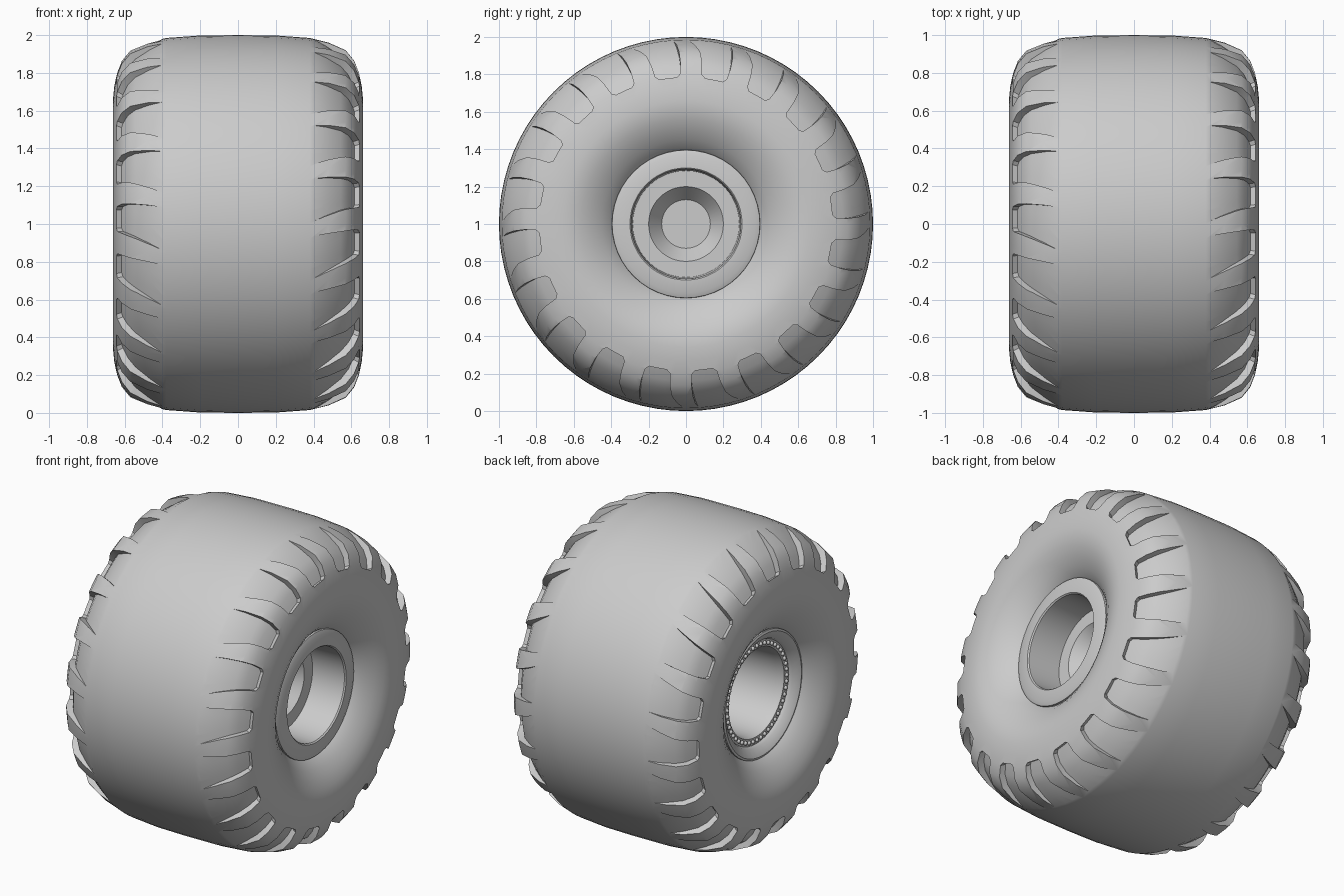
import bpy, bmesh
from math import sin, cos, pi, radians, hypot

cube = bpy.data.objects.get("Cube")
if cube:
    bpy.data.objects.remove(cube)

grey = bpy.data.materials.new("plain_grey")
GREY = (0.6, 0.6, 0.6, 1)
grey.diffuse_color = GREY
grey.use_nodes = True
grey.node_tree.nodes["Principled BSDF"].inputs["Base Color"].default_value = GREY


def polar(x, r, a):
    """Point at radius r around the x axle, one unit above the ground."""
    return (x, r * cos(a), 1 + r * sin(a))


def finish(name, bm):
    bmesh.ops.recalc_face_normals(bm, faces=bm.faces)
    mesh = bpy.data.meshes.new(name)
    bm.to_mesh(mesh)
    bm.free()
    mesh.materials.append(grey)
    obj = bpy.data.objects.new(name, mesh)
    bpy.context.collection.objects.link(obj)
    return obj


def smooth(obj, degrees=35):
    bpy.ops.object.select_all(action='DESELECT')
    obj.select_set(True)
    bpy.context.view_layer.objects.active = obj
    bpy.ops.object.shade_smooth_by_angle(angle=radians(degrees))


def lathe(name, profile, steps, closed):
    """Spin an (x, radius) profile; open profiles get end caps."""
    bm = bmesh.new()
    rings = [[bm.verts.new(polar(x, r, 2 * pi * i / steps)) for i in range(steps)]
             for x, r in profile]
    pairs = list(zip(rings, rings[1:]))
    if closed:
        pairs.append((rings[-1], rings[0]))
    else:
        bm.faces.new(rings[0])
        bm.faces.new(rings[-1])
    for a, b in pairs:
        for i in range(steps):
            j = (i + 1) % steps
            bm.faces.new((a[i], a[j], b[j], b[i]))
    return finish(name, bm)


# Tyre carcass: crowned tread, rounded shoulder, sidewall dished to the bead
half = [(0.2, 0.998), (0.38, 0.985), (0.48, 0.96), (0.57, 0.92), (0.615, 0.865),
        (0.64, 0.8), (0.655, 0.73), (0.662, 0.66), (0.658, 0.61), (0.645, 0.56),
        (0.62, 0.505), (0.585, 0.45), (0.55, 0.41), (0.52, 0.385), (0.48, 0.36)]
profile = [(-x, r) for x, r in reversed(half)] + [(0, 1)] + half
tyre = lathe("tyre", profile, 80, True)

# Shoulder grooves: x, radius, depth, start and end angle of each station
stations = [(0.643, 0.785, 0.03, 93.5, 100.5),
            (0.639, 0.803, 0.035, 92.3, 101.8),
            (0.615, 0.865, 0.04, 92, 102.3),
            (0.57, 0.92, 0.04, 92.3, 103.2),
            (0.48, 0.96, 0.022, 93, 105.2),
            (0.385, 0.985, -0.004, 94, 107.5)]
ACROSS = 4


def add_groove(bm, side, turn):
    layers = []
    for x, r, depth, start, end in stations:
        # push along the line from the carcass core to the surface
        nx, nr = x - 0.3, r - 0.6
        length = hypot(nx, nr)
        rows = []
        for d in (-depth, 0.07):
            px, pr = x + nx / length * d, r + nr / length * d
            rows.append([bm.verts.new(polar(side * px, pr, radians(
                turn + start + (end - start) * k / ACROSS))) for k in range(ACROSS + 1)])
        layers.append(rows[0] + rows[1][::-1])
    for a, b in zip(layers, layers[1:]):
        for i in range(len(a)):
            j = (i + 1) % len(a)
            bm.faces.new((a[i], a[j], b[j], b[i]))
    bm.faces.new(layers[0])
    bm.faces.new(layers[-1])


bm = bmesh.new()
for i in range(20):
    add_groove(bm, 1, i * 18)
    add_groove(bm, -1, i * 18 + 9)
cutter = finish("groove_cutter", bm)
cutter.hide_render = True

cut = tyre.modifiers.new("grooves", 'BOOLEAN')
cut.operation = 'DIFFERENCE'
cut.solver = 'EXACT'
cut.object = cutter
bpy.context.view_layer.update()
graph = bpy.context.evaluated_depsgraph_get()
mesh = bpy.data.meshes.new_from_object(tyre.evaluated_get(graph))
tyre.modifiers.clear()
tyre.data = mesh
bpy.data.objects.remove(cutter)
smooth(tyre)

# Rim: flat flange and stepped hub on the left, deep barrel on the right
rim = lathe("rim", [(0.24, 0.13), (0.33, 0.2), (0.33, 0.285), (0.55, 0.293),
                    (0.558, 0.3), (0.555, 0.37), (0.545, 0.395), (0.5, 0.4),
                    (-0.5, 0.4), (-0.545, 0.398), (-0.55, 0.385), (-0.52, 0.335),
                    (-0.5, 0.325), (-0.5, 0.28), (-0.45, 0.272), (-0.1, 0.26),
                    (-0.1, 0.13)], 48, False)
smooth(rim)

# Ring of small bolts around the barrel
bm = bmesh.new()
BOLTS = 48
for i in range(BOLTS):
    made = bmesh.ops.create_uvsphere(bm, u_segments=8, v_segments=6, radius=0.013)
    bmesh.ops.translate(bm, verts=made["verts"],
                        vec=polar(-0.502, 0.302, 2 * pi * i / BOLTS))
smooth(finish("rim_bolts", bm), 60)
